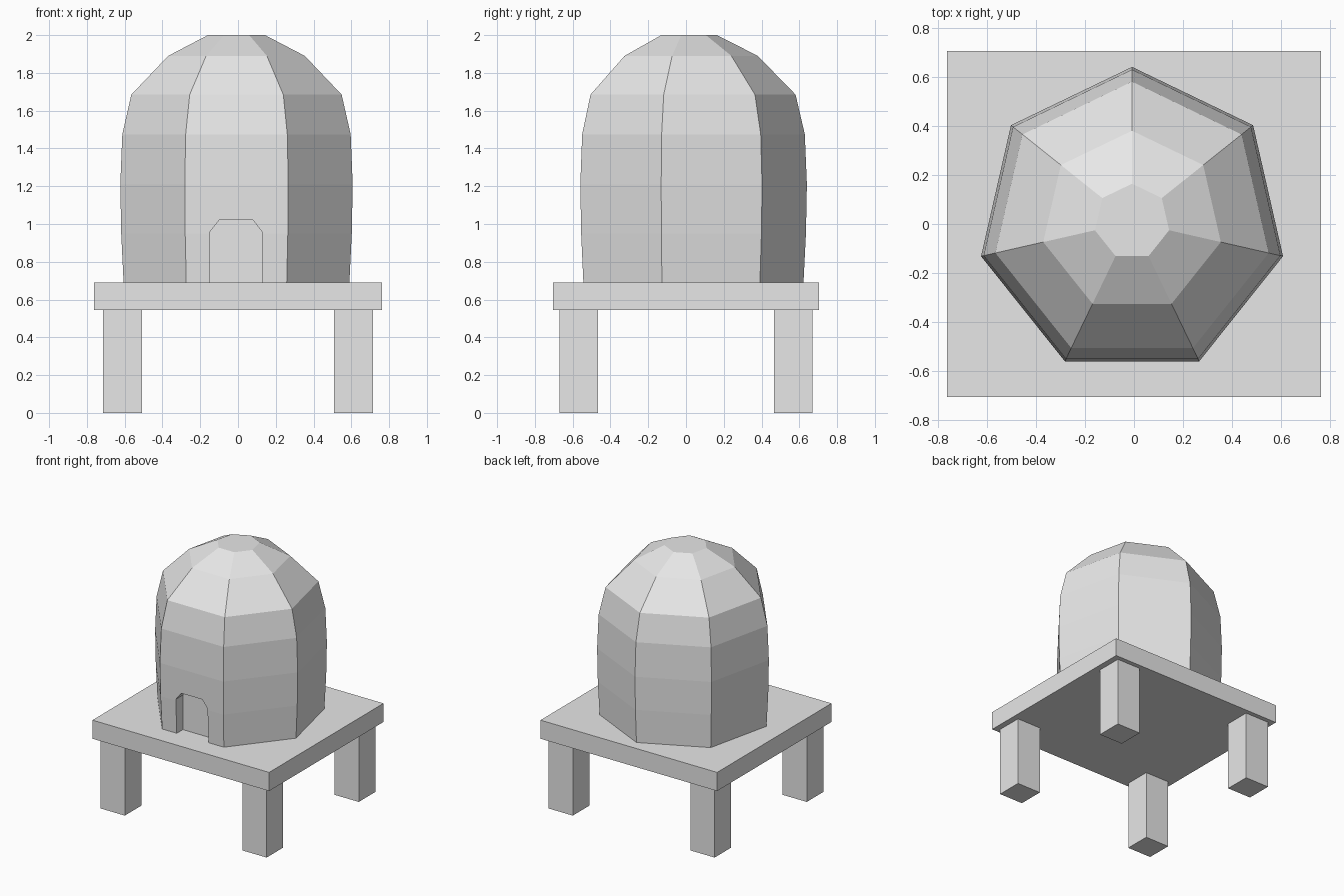
import bpy, bmesh, math
from mathutils import Vector

cube = bpy.data.objects.get("Cube")
if cube:
    bpy.data.objects.remove(cube, do_unlink=True)

grey = bpy.data.materials.new("plain_grey")
grey.use_nodes = True
grey.diffuse_color = (0.8, 0.8, 0.8, 1)
grey.node_tree.nodes["Principled BSDF"].inputs["Base Color"].default_value = (0.8, 0.8, 0.8, 1)


def finish(name, bm):
    bmesh.ops.recalc_face_normals(bm, faces=bm.faces[:])
    mesh = bpy.data.meshes.new(name)
    bm.to_mesh(mesh)
    bm.free()
    mesh.materials.append(grey)
    obj = bpy.data.objects.new(name, mesh)
    bpy.context.collection.objects.link(obj)
    return obj


def box(name, low, high):
    low, high = Vector(low), Vector(high)
    bm = bmesh.new()
    bmesh.ops.create_cube(bm, size=1)
    bmesh.ops.scale(bm, vec=high - low, verts=bm.verts)
    bmesh.ops.translate(bm, vec=(low + high) / 2, verts=bm.verts)
    return finish(name, bm)


def loft(name, rings):
    """Join equal closed rings of points and cap both ends."""
    bm = bmesh.new()
    loops = [[bm.verts.new(p) for p in ring] for ring in rings]
    n = len(loops[0])
    for a, b in zip(loops, loops[1:]):
        for i in range(n):
            j = (i + 1) % n
            bm.faces.new((a[i], a[j], b[j], b[i]))
    bm.faces.new(loops[0])
    bm.faces.new(loops[-1])
    return finish(name, bm)


# Platform and four legs
TOP, UNDER = 0.69, 0.545
box("platform", (-0.762, -0.705, UNDER), (0.762, 0.705, TOP))
for sx, side in ((-1, "right"), (1, "left")):
    for sy, end in ((-1, "front"), (1, "back")):
        x, y = sx * 0.612, sy * 0.568
        box(f"{end}_{side}_leg", (x - 0.104, y - 0.102, 0), (x + 0.104, y + 0.102, UNDER))

# Seven-sided dome from a (radius, height) profile
SIDES = 7
profile = [(0.613, TOP), (0.626, 0.95), (0.631, 1.21), (0.62, 1.475),
           (0.571, 1.685), (0.371, 1.89), (0.155, 2.0)]
angles = [math.pi / 2 + i * math.tau / SIDES for i in range(SIDES)]
dome = loft("dome", [[(-0.008 + r * math.cos(a), 0.009 + r * math.sin(a), z) for a in angles]
                     for r, z in profile])

# Doorway recess with clipped top corners
outline = [(-0.148, 0.6), (0.126, 0.6), (0.126, 0.96), (0.08, 1.02), (-0.1, 1.02), (-0.148, 0.96)]
cutter = loft("doorway_cutter", [[(x, y, z) for x, z in outline] for y in (-0.8, -0.468)])
cutter.hide_render = True
cut = dome.modifiers.new("doorway", 'BOOLEAN')
cut.operation = 'DIFFERENCE'
cut.solver = 'EXACT'
cut.object = cutter
bpy.context.view_layer.update()
graph = bpy.context.evaluated_depsgraph_get()
carved = bpy.data.meshes.new_from_object(dome.evaluated_get(graph))
dome.modifiers.clear()
dome.data = carved
bpy.data.objects.remove(cutter, do_unlink=True)
